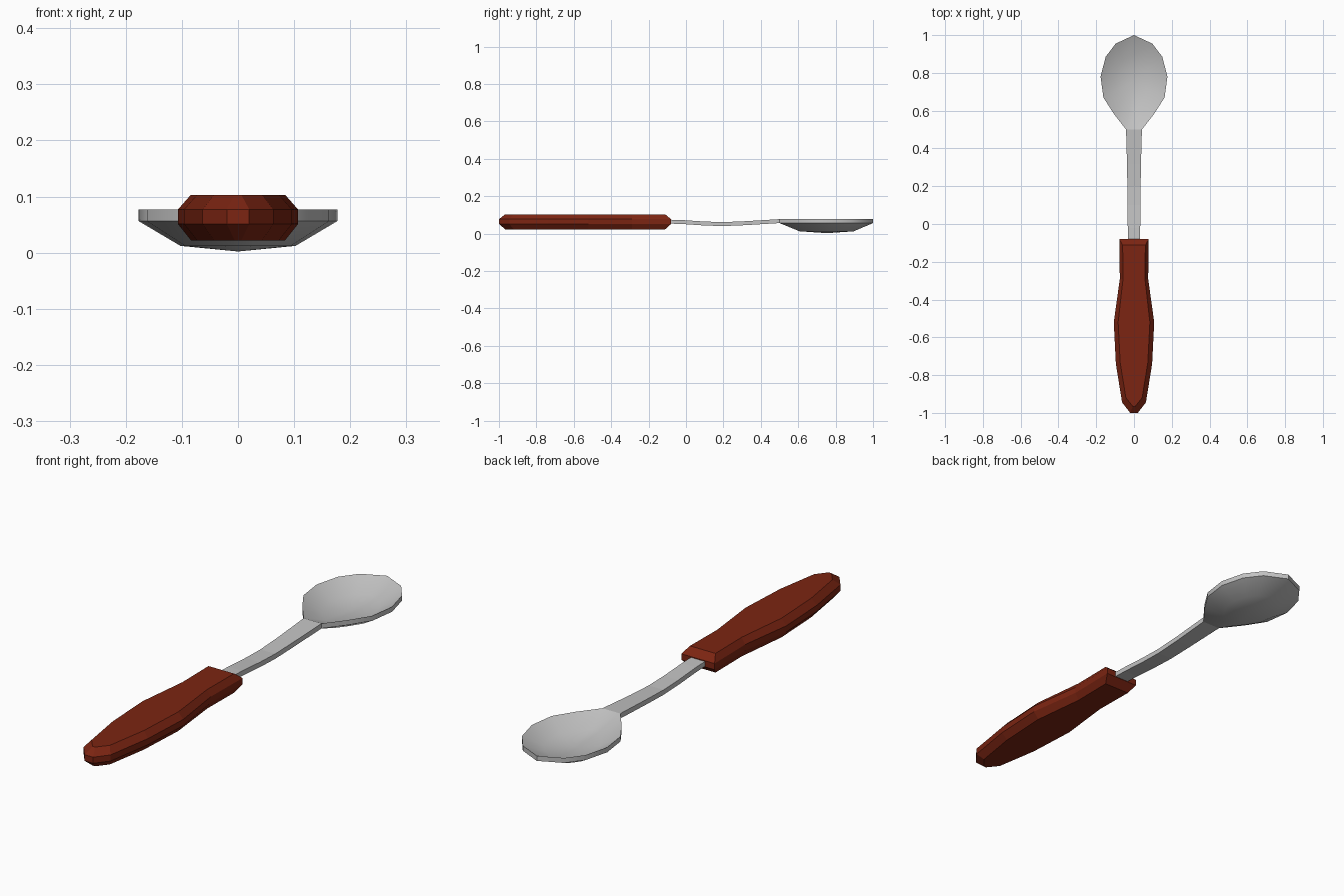
import bpy

if "Cube" in bpy.data.objects:
    bpy.data.objects.remove(bpy.data.objects["Cube"])


def material(name, colour):
    m = bpy.data.materials.new(name)
    m.diffuse_color = (*colour, 1)
    m.use_nodes = True
    m.node_tree.nodes["Principled BSDF"].inputs["Base Color"].default_value = m.diffuse_color
    return m


wood = material("red brown wood", (0.2, 0.018, 0.006))
steel = material("grey steel", (0.54, 0.54, 0.54))


def mirrored(half):
    """Closed outline from right-hand points (first to last), mirrored in x."""
    return half + [(-x, y) for x, y in reversed(half) if x > 1e-6]


def make(name, rings, mat, smooth=None, poles=None):
    """Loft rings of 3D points; close each end with a cap or a fan to a pole."""
    n = len(rings[0])
    verts = [p for r in rings for p in r]
    faces = []
    for k in range(len(rings) - 1):
        for i in range(n):
            j = (i + 1) % n
            faces.append((k * n + i, k * n + j, k * n + n + j, k * n + n + i))
    last = (len(rings) - 1) * n
    if poles:
        verts += poles
        a = len(verts) - 2
        for i in range(n):
            j = (i + 1) % n
            faces += [(a, j, i), (a + 1, last + i, last + j)]
    else:
        faces += [tuple(reversed(range(n))), tuple(range(last, last + n))]
    me = bpy.data.meshes.new(name)
    me.from_pydata(verts, [], faces)
    me.materials.append(mat)
    ob = bpy.data.objects.new(name, me)
    bpy.context.collection.objects.link(ob)
    bpy.context.view_layer.objects.active = ob
    ob.select_set(True)
    bpy.ops.object.mode_set(mode='EDIT')
    bpy.ops.mesh.select_all(action='SELECT')
    bpy.ops.mesh.normals_make_consistent(inside=False)
    bpy.ops.object.mode_set(mode='OBJECT')
    if smooth:
        bpy.ops.object.shade_smooth_by_angle(angle=smooth)
    ob.select_set(False)
    return ob


# Handle: chamfered slab with a swelling outline
outer = mirrored([(0.02, -1), (0.063, -0.945), (0.096, -0.74),
                  (0.107, -0.52), (0.075, -0.29), (0.078, -0.08)])
inner = mirrored([(0.006, -0.966), (0.043, -0.92), (0.073, -0.735),
                  (0.084, -0.52), (0.058, -0.29), (0.06, -0.112)])
make("handle", [[(x, y, z) for x, y in o] for o, z in
                ((inner, 0.022), (outer, 0.051), (outer, 0.077), (inner, 0.103))], wood)

# Neck: thin strip that dips in the middle
stations = [(-0.12, 0.033, 0.075), (-0.02, 0.033, 0.072), (0.1, 0.034, 0.064),
            (0.2, 0.035, 0.061), (0.32, 0.037, 0.066), (0.5, 0.042, 0.077)]
make("neck", [[(-w, y, z - 0.021), (w, y, z - 0.021), (w, y, z), (-w, y, z)]
              for y, w, z in stations], steel)

# Bowl: egg-shaped shell with an even vertical thickness
rim = mirrored([(0.042, 0.5), (0.108, 0.585), (0.162, 0.67), (0.177, 0.78),
                (0.15, 0.885), (0.097, 0.955), (0, 1.0)])
CY = 0.755


def ring(s, z):
    return [(x * s, CY + (y - CY) * s, z) for x, y in rim]


make("bowl", [ring(0.58, 0.012), ring(1, 0.056), ring(1, 0.077), ring(0.58, 0.033)],
     steel, smooth=0.7, poles=[(0, CY, 0.002), (0, CY, 0.023)])
